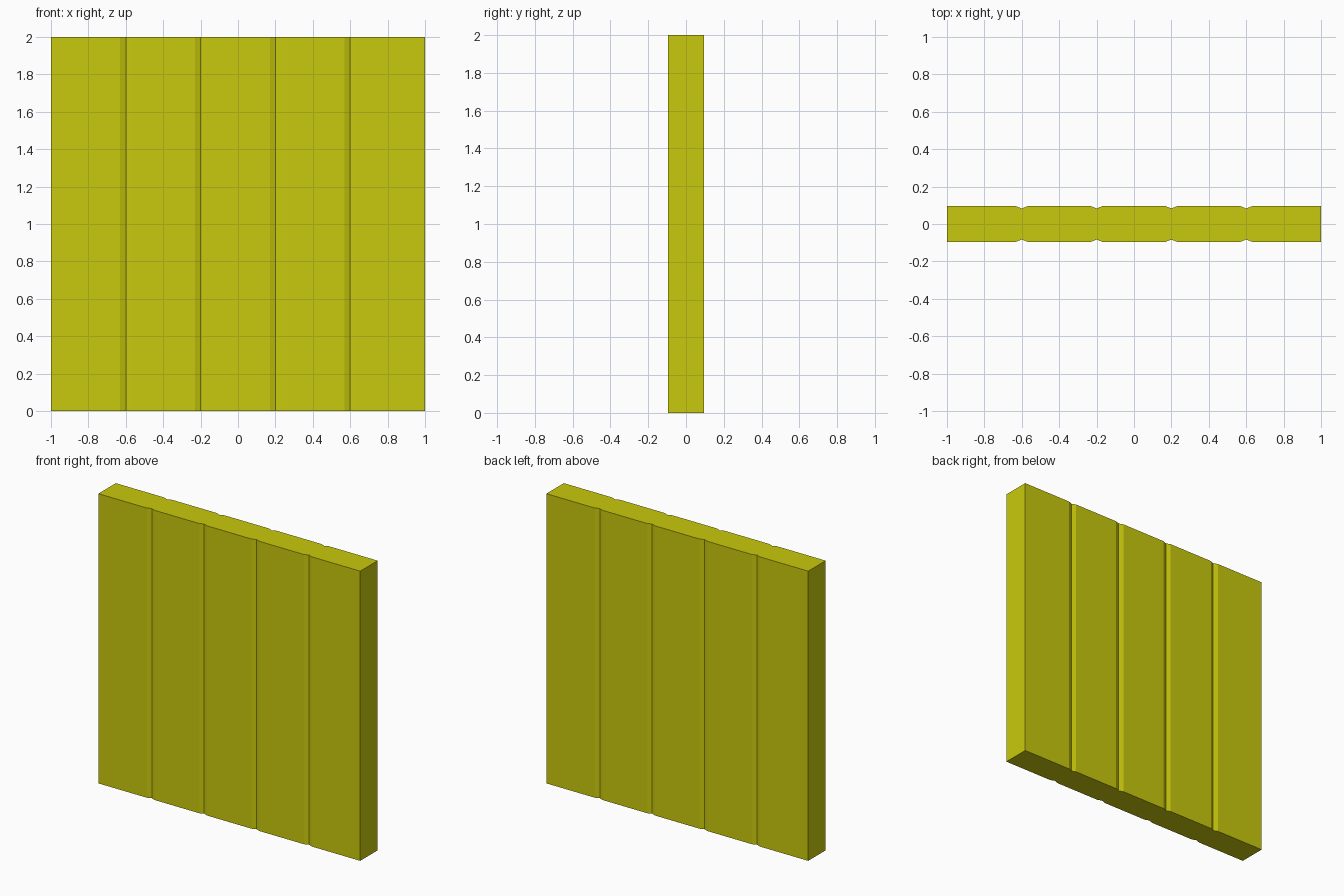
import bpy
import bmesh

if "Cube" in bpy.data.objects:
    bpy.data.objects.remove(bpy.data.objects["Cube"])

HALF_W, HALF_T, HEIGHT = 1.0, 0.095, 2.0
GROOVE_HALF, GROOVE_DEPTH = 0.03, 0.012
GROOVES = (-0.6, -0.2, 0.2, 0.6)

yellow = bpy.data.materials.new("yellow")
yellow.diffuse_color = (0.584, 0.584, 0.004, 1)
yellow.use_nodes = True
yellow.node_tree.nodes["Principled BSDF"].inputs["Base Color"].default_value = yellow.diffuse_color

# Front edge of the plan outline, with a shallow V groove at each plank joint
front = [(-HALF_W, -HALF_T)]
for x in GROOVES:
    front += [(x - GROOVE_HALF, -HALF_T),
              (x, -HALF_T + GROOVE_DEPTH),
              (x + GROOVE_HALF, -HALF_T)]
front.append((HALF_W, -HALF_T))

# The back edge mirrors the front
outline = front + [(x, -y) for x, y in reversed(front)]

# Extrude the outline upward into the solid panel
bm = bmesh.new()
base = bm.faces.new([bm.verts.new((x, y, 0)) for x, y in outline])
result = bmesh.ops.extrude_face_region(bm, geom=[base], use_keep_orig=True)
top = [v for v in result["geom"] if isinstance(v, bmesh.types.BMVert)]
bmesh.ops.translate(bm, verts=top, vec=(0, 0, HEIGHT))
bmesh.ops.recalc_face_normals(bm, faces=bm.faces[:])

mesh = bpy.data.meshes.new("plank_panel")
bm.to_mesh(mesh)
bm.free()
mesh.materials.append(yellow)
panel = bpy.data.objects.new("plank_panel", mesh)
bpy.context.collection.objects.link(panel)
